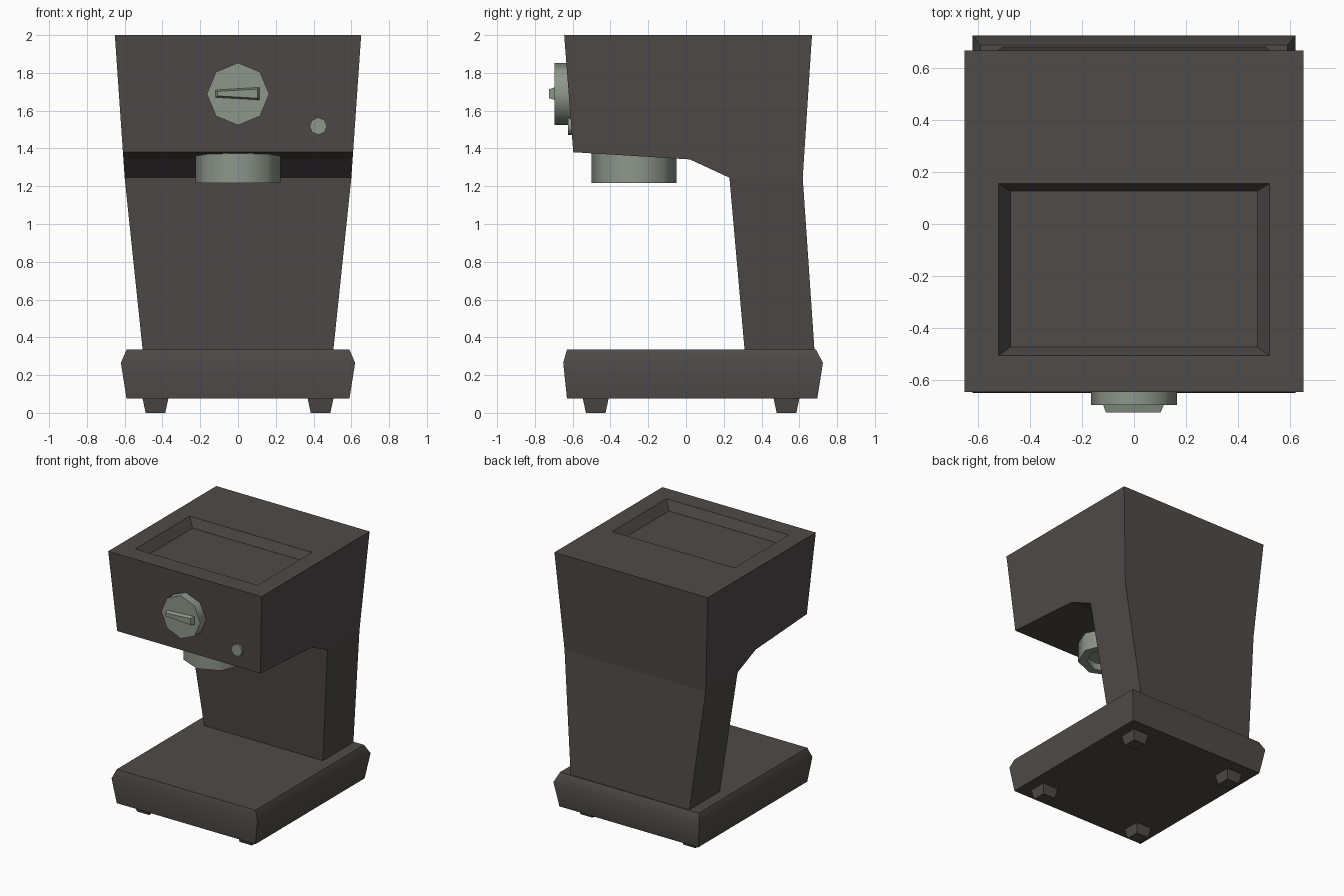
import bpy, bmesh, math
from mathutils import Vector, Matrix

if "Cube" in bpy.data.objects:
    bpy.data.objects.remove(bpy.data.objects["Cube"])


def material(name, rgb):
    m = bpy.data.materials.new(name)
    m.diffuse_color = (*rgb, 1)
    m.use_nodes = True
    m.node_tree.nodes["Principled BSDF"].inputs["Base Color"].default_value = m.diffuse_color
    return m


DARK = material("charcoal_plastic", (0.078, 0.069, 0.066))
GREEN = material("grey_green_metal", (0.27, 0.31, 0.258))


def finish(name, bm, mat, smooth=None):
    bmesh.ops.recalc_face_normals(bm, faces=bm.faces)
    me = bpy.data.meshes.new(name)
    bm.to_mesh(me)
    bm.free()
    me.materials.append(mat)
    ob = bpy.data.objects.new(name, me)
    bpy.context.collection.objects.link(ob)
    if smooth:
        bpy.ops.object.select_all(action='DESELECT')
        ob.select_set(True)
        bpy.context.view_layer.objects.active = ob
        bpy.ops.object.shade_smooth_by_angle(angle=math.radians(smooth))
    return ob


def bridge(bm, a, b):
    n = len(a)
    for i in range(n):
        bm.faces.new((a[i], a[(i + 1) % n], b[(i + 1) % n], b[i]))


def loft(name, loops, mat, smooth=None):
    # closed solid through successive loops of points
    bm = bmesh.new()
    rings = [[bm.verts.new(p) for p in loop] for loop in loops]
    for a, b in zip(rings, rings[1:]):
        bridge(bm, a, b)
    bm.faces.new(rings[0])
    bm.faces.new(rings[-1])
    return finish(name, bm, mat, smooth)


def rect(x0, x1, y0, y1, z):
    return [Vector(p) for p in ((x0, y0, z), (x1, y0, z), (x1, y1, z), (x0, y1, z))]


def ring(r, z, n=8):
    return [Vector((r * math.cos(2 * math.pi * i / n), r * math.sin(2 * math.pi * i / n), z))
            for i in range(n)]


def moved(loop, matrix):
    return [matrix @ p for p in loop]


# base tray with a bulging rim
loft("base", [rect(-0.59, 0.59, -0.63, 0.695, 0.075),
              rect(-0.62, 0.62, -0.65, 0.725, 0.265),
              rect(-0.59, 0.59, -0.63, 0.688, 0.335)], DARK, 40)

# four tapered feet
for x in (-0.437, 0.437):
    for y in (-0.478, 0.532):
        a, b = 0.069, 0.052
        loft("foot", [rect(x - b, x + b, y - b, y + b, 0),
                      rect(x - a, x + a, y - a, y + a, 0.08)], DARK)


# body: C-shaped side profile (y, z), widening upwards
def half_width(z):
    if z < 1.245:
        return 0.505 + (z - 0.335) / 0.91 * 0.095
    return 0.60 + (z - 1.245) / 0.755 * 0.052


profile = [(0.31, 0.335), (0.23, 1.245), (0.02, 1.342), (-0.597, 1.38),
           (-0.645, 2.0), (0.667, 2.0), (0.618, 1.245), (0.68, 0.335)]
bm = bmesh.new()
left = [bm.verts.new((-half_width(z), y, z)) for y, z in profile]
right = [bm.verts.new((half_width(z), y, z)) for y, z in profile]
for i in range(8):
    j = (i + 1) % 8
    if i != 4:                                   # the top stays open for the recess
        bm.faces.new((left[i], left[j], right[j], right[i]))
for side in (left, right):
    bm.faces.new(side[1:7])
    bm.faces.new((side[0], side[1], side[6], side[7]))
# sunken cup tray on top
rim = [bm.verts.new(p) for p in rect(-0.52, 0.52, -0.505, 0.155, 2.0)]
floor = [bm.verts.new(p) for p in rect(-0.475, 0.475, -0.473, 0.127, 1.93)]
bridge(bm, [left[4], right[4], right[5], left[5]], rim)
bridge(bm, rim, floor)
bm.faces.new(floor)
finish("body", bm, DARK)

# hollow brew head under the overhang
place = Matrix.Translation((0, -0.275, 0))
loft("brew_head", [moved(ring(r, z), place) for r, z in
                   ((0.225, 1.40), (0.225, 1.218), (0.165, 1.218), (0.165, 1.27))], GREEN, 50)

# front dial and small button, octagonal discs facing -y
turn = Matrix.Rotation(math.radians(90), 4, 'X')
for name, x, z, r, y0, y1 in (("dial", 0, 1.688, 0.165, -0.58, -0.695),
                              ("button", 0.425, 1.518, 0.046, -0.58, -0.625)):
    place = Matrix.Translation((x, 0, z)) @ turn
    loft(name, [moved(ring(r, -y0), place), moved(ring(r, -y1), place)], GREEN, 50)


# wedge-shaped dial grip
def grip_loop(x0, x1, h0, h1, y):
    z = 1.69
    return [Vector(p) for p in ((x0, y, z - h0), (x1, y, z - h1), (x1, y, z + h1), (x0, y, z + h0))]


loft("dial_grip", [grip_loop(-0.12, 0.117, 0.021, 0.035, -0.69),
                   grip_loop(-0.108, 0.102, 0.012, 0.024, -0.725)], GREEN)
